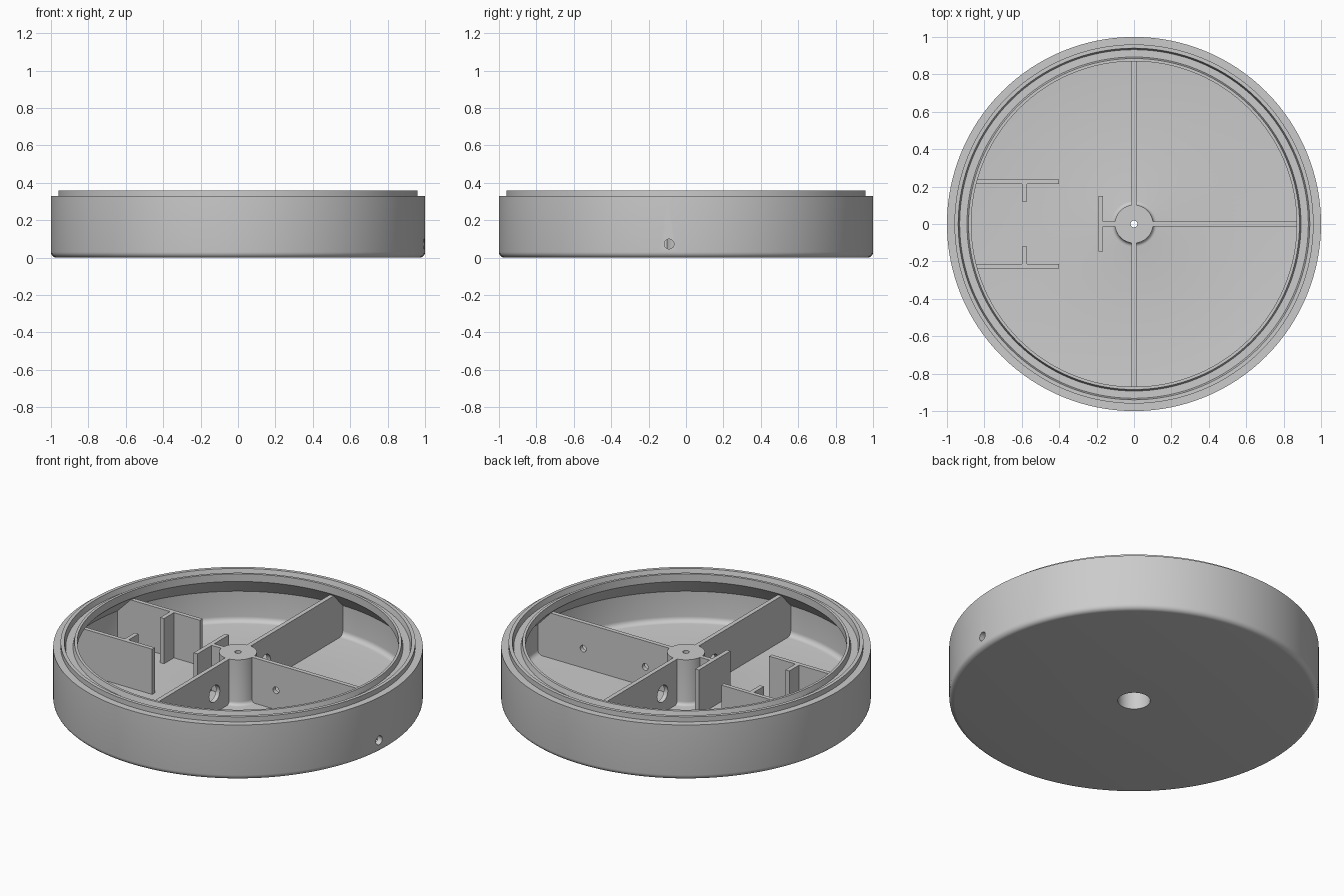
import bpy
import bmesh
from math import cos, sin, pi
from mathutils import Matrix, Vector

if "Cube" in bpy.data.objects:
    bpy.data.objects.remove(bpy.data.objects["Cube"])

grey = bpy.data.materials.new("plain grey")
grey.use_nodes = True
grey.diffuse_color = (0.6, 0.6, 0.6, 1)
grey.node_tree.nodes["Principled BSDF"].inputs["Base Color"].default_value = (0.6, 0.6, 0.6, 1)

FLOOR = 0.02      # ribs sink slightly into the floor
TOP = 0.30        # shared height of hub and ribs
HOLE_Z = 0.145


def finish(name, bm):
    bmesh.ops.recalc_face_normals(bm, faces=bm.faces)
    mesh = bpy.data.meshes.new(name)
    bm.to_mesh(mesh)
    bm.free()
    mesh.materials.append(grey)
    obj = bpy.data.objects.new(name, mesh)
    bpy.context.collection.objects.link(obj)
    return obj


def activate(obj):
    bpy.ops.object.select_all(action='DESELECT')
    obj.select_set(True)
    bpy.context.view_layer.objects.active = obj


def smooth(obj):
    activate(obj)
    bpy.ops.object.shade_smooth_by_angle(angle=pi / 6)


def lathe(name, profile, steps=128):
    """Revolve a closed (radius, height) outline about z."""
    bm = bmesh.new()
    rings = []
    for i in range(steps):
        a = 2 * pi * i / steps
        rings.append([bm.verts.new((r * cos(a), r * sin(a), z)) for r, z in profile])
    n = len(profile)
    for i in range(steps):
        here, after = rings[i], rings[(i + 1) % steps]
        for j in range(n):
            k = (j + 1) % n
            bm.faces.new((here[j], after[j], after[k], here[k]))
    return finish(name, bm)


def wall(name, x0, x1, y0, y1):
    bm = bmesh.new()
    size = Vector((x1 - x0, y1 - y0, TOP - FLOOR))
    mid = Vector((x0 + x1, y0 + y1, TOP + FLOOR)) / 2
    bmesh.ops.create_cube(bm, size=1, matrix=Matrix.Translation(mid) @ Matrix.Diagonal(size.to_4d()))
    return finish(name, bm)


def drill(obj, center, radius, axis):
    """Cut a round hole through a wall along the given axis."""
    bm = bmesh.new()
    turn = Vector((0, 0, 1)).rotation_difference(Vector(axis)).to_matrix().to_4x4()
    bmesh.ops.create_cone(bm, cap_ends=True, segments=32, radius1=radius, radius2=radius,
                          depth=0.15, matrix=Matrix.Translation(center) @ turn)
    cutter = finish("hole_cutter", bm)
    cutter.hide_render = True
    cut = obj.modifiers.new("hole", 'BOOLEAN')
    cut.operation = 'DIFFERENCE'
    cut.solver = 'EXACT'
    cut.object = cutter
    activate(obj)
    bpy.ops.object.modifier_apply(modifier=cut.name)
    bpy.data.objects.remove(cutter)


def arc(cx, cz, r, start, end, steps=5):
    angles = [start + (end - start) * i / steps for i in range(steps + 1)]
    return [(cx + r * cos(a), cz + r * sin(a)) for a in angles]


# Round shell with grooved lip, sloped inner shoulder, floor and bored hub
profile = [(0.018, TOP), (0.018, 0.26), (0.088, 0.26), (0.088, 0)]
profile += arc(0.97, 0.03, 0.03, -pi / 2, 0)
profile += [(1, 0.33), (0.96, 0.33), (0.96, 0.36), (0.94, 0.36), (0.932, 0.33),
            (0.893, 0.33), (0.885, 0.36), (0.87, 0.36), (0.87, 0.315), (0.97, 0.21)]
profile += arc(0.94, 0.06, 0.03, 0, -pi / 2)
profile += arc(0.122, 0.05, 0.02, -pi / 2, -pi)
profile += [(0.102, TOP)]
shell = lathe("round_shell", profile)
drill(shell, (1, -0.09, 0.073), 0.026, (1, 0, 0))
smooth(shell)

# Long ribs from the hub to the shell
T = 0.013
side_rib = wall("side_rib", 0.095, 0.985, -T, T)
for x in (0.26, 0.67):
    drill(side_rib, (x, 0, HOLE_Z), 0.02, (0, 1, 0))
smooth(side_rib)
for name, s in (("back_rib", 1), ("front_rib", -1)):
    rib = wall(name, -T, T, *sorted((s * 0.095, s * 0.985)))
    drill(rib, (0, s * 0.24, HOLE_Z), 0.05, (1, 0, 0))
    smooth(rib)

# Short rib with its cross plate
wall("short_rib", -0.17, -0.095, -T, T)
wall("cross_plate", -0.19, -0.165, -0.147, 0.15)

# Mirrored holder walls with inward tabs
for name, s in (("back", 1), ("front", -1)):
    wall(name + "_holder_wall", -0.95, -0.4, *sorted((s * 0.213, s * 0.238)))
    wall(name + "_holder_tab", -0.598, -0.573, *sorted((s * 0.12, s * 0.22)))
